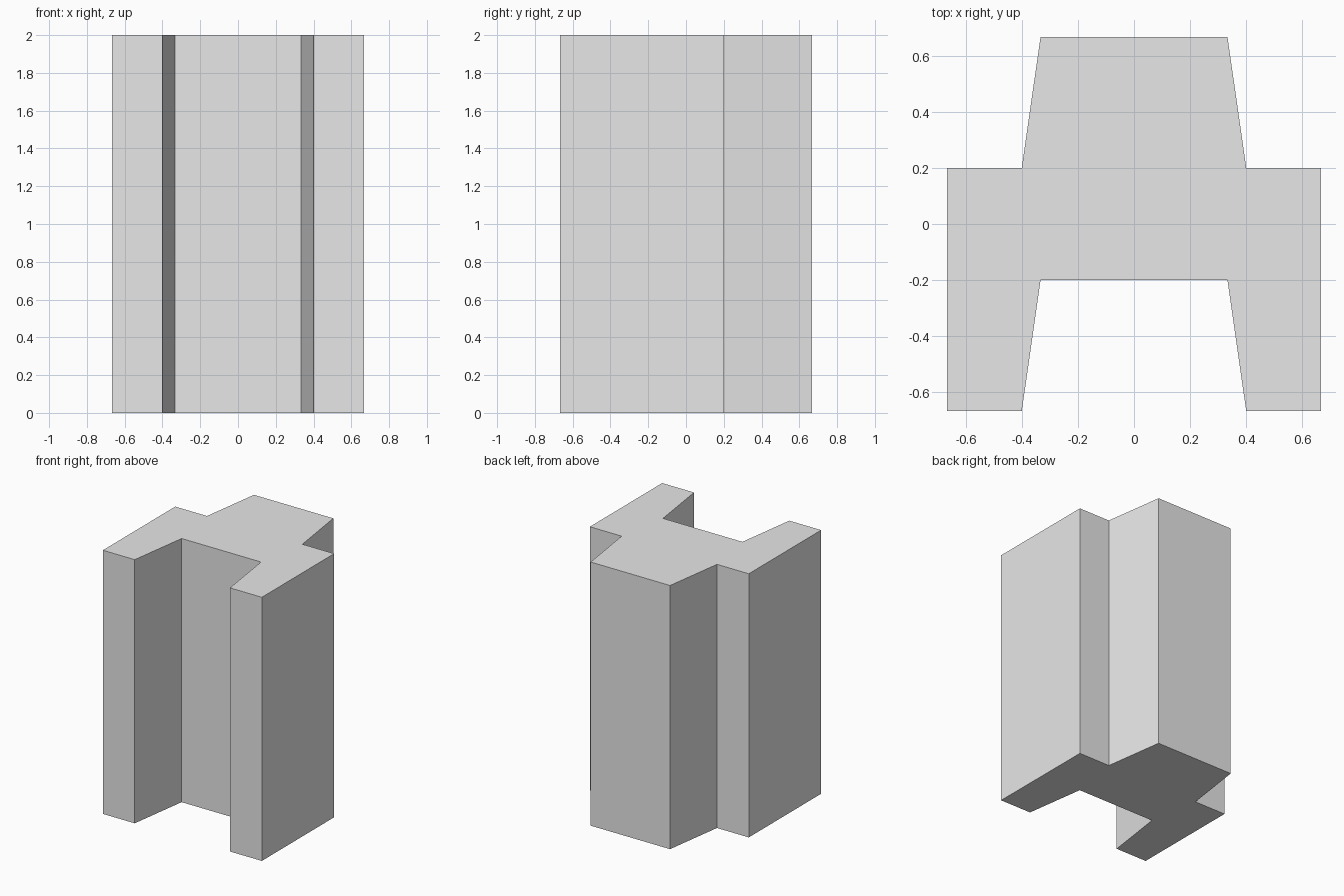
import bpy
import bmesh

cube = bpy.data.objects.get("Cube")
if cube:
    bpy.data.objects.remove(cube, do_unlink=True)

HEIGHT = 2.0

# Plain light grey finish
grey = bpy.data.materials.new("light_grey")
grey.use_nodes = True
colour = (0.8, 0.8, 0.8, 1.0)
grey.diffuse_color = colour
for node in grey.node_tree.nodes:
    if node.type == "BSDF_PRINCIPLED":
        node.inputs["Base Color"].default_value = colour

# Left half of the cross-section: front recess, side leg, rear tongue
half = [(0.333, -0.2), (0.4, -0.667), (0.667, -0.667),
        (0.667, 0.2), (0.4, 0.2), (0.333, 0.667)]
profile = half + [(-x, y) for x, y in reversed(half)]

# Extrude the mirrored section into an interlocking column
bm = bmesh.new()
base = bm.faces.new([bm.verts.new((x, y, 0)) for x, y in profile])
extruded = bmesh.ops.extrude_face_region(bm, geom=[base], use_keep_orig=True)
top_verts = [g for g in extruded["geom"] if isinstance(g, bmesh.types.BMVert)]
bmesh.ops.translate(bm, verts=top_verts, vec=(0, 0, HEIGHT))
bmesh.ops.recalc_face_normals(bm, faces=bm.faces)

mesh = bpy.data.meshes.new("interlocking_column")
bm.to_mesh(mesh)
bm.free()
mesh.materials.append(grey)
column = bpy.data.objects.new("interlocking_column", mesh)
bpy.context.scene.collection.objects.link(column)
